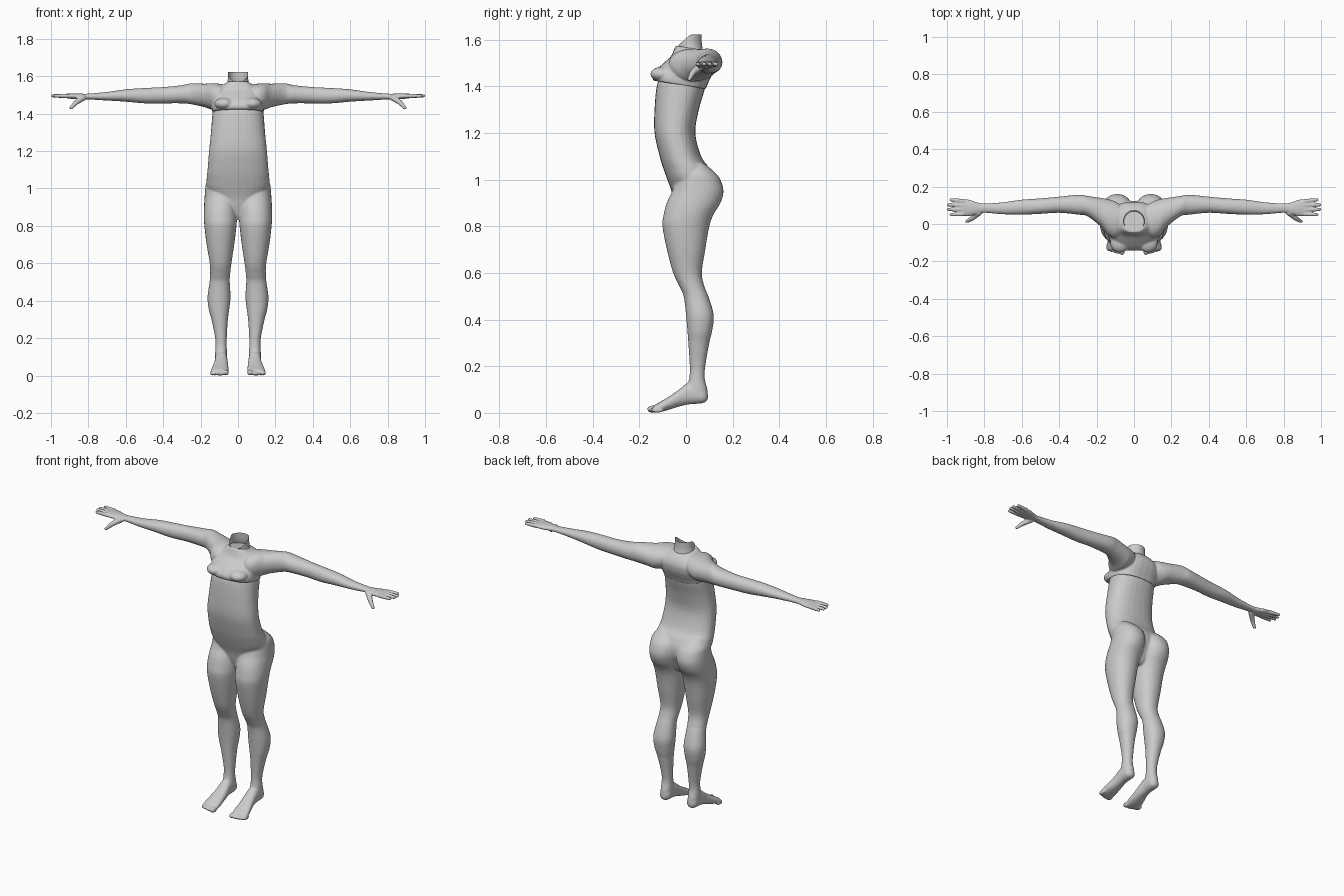
import bpy, bmesh, math
from mathutils import Vector, Matrix

if "Cube" in bpy.data.objects:
    bpy.data.objects.remove(bpy.data.objects["Cube"])

skin = bpy.data.materials.new("plain grey")
skin.diffuse_color = (0.6, 0.6, 0.6, 1)
skin.use_nodes = True
skin.node_tree.nodes["Principled BSDF"].inputs["Base Color"].default_value = skin.diffuse_color


def resample(rows, steps=4):
    """Catmull-Rom interpolation between profile rows."""
    out = []
    for i in range(len(rows) - 1):
        p = [rows[max(i - 1, 0)], rows[i], rows[i + 1], rows[min(i + 2, len(rows) - 1)]]
        for s in range(steps):
            t = s / steps
            out.append([0.5 * (2 * b + (c - a) * t + (2 * a - 5 * b + 4 * c - d) * t * t
                               + (3 * b - a - 3 * c + d) * t ** 3) for a, b, c, d in zip(*p)])
    return out + [list(rows[-1])]


def loft(bm, rows, axis, side=1, power=2.0, tilt=0.0, n=28):
    """Rows are (position on axis, min a, max a, min b, max b); side=-1 mirrors in x."""
    rings = []
    for pos, a0, a1, b0, b1 in resample(rows):
        ring = []
        for k in range(n):
            t = 2 * math.pi * k / n
            c, s = math.cos(t), math.sin(t)
            a = (a0 + a1) / 2 + (a1 - a0) / 2 * math.copysign(abs(c) ** (2 / power), c)
            b = (b0 + b1) / 2 + (b1 - b0) / 2 * math.copysign(abs(s) ** (2 / power), s)
            x, y, z = {"x": (pos, a, b), "y": (a, pos, b), "z": (a, b, pos)}[axis]
            ring.append(bm.verts.new((side * x, y, z - tilt * (y + 0.14))))
        rings.append(ring)
    faces = [bm.faces.new(rings[0]), bm.faces.new(rings[-1][::-1])]
    for r, q in zip(rings, rings[1:]):
        faces += [bm.faces.new((r[k], q[k], q[(k + 1) % n], r[(k + 1) % n])) for k in range(n)]
    bmesh.ops.recalc_face_normals(bm, faces=faces)


def ball(bm, center, radii):
    m = Matrix.Translation(center) @ Matrix.Diagonal((*radii, 1))
    bmesh.ops.create_uvsphere(bm, u_segments=20, v_segments=12, radius=1, matrix=m)


def digit(bm, start, end, r0, r1, side):
    """Tapered finger with a rounded tip."""
    a, b = (Vector((side * p[0], p[1], p[2])) for p in (start, end))
    d = b - a
    m = Matrix.Translation((a + b) / 2) @ d.to_track_quat("Z", "Y").to_matrix().to_4x4()
    bmesh.ops.create_cone(bm, cap_ends=True, segments=14, radius1=r0, radius2=r1,
                          depth=d.length, matrix=m)
    ball(bm, b, (r1, r1, r1))


def finish(bm, name, voxel=0):
    me = bpy.data.meshes.new(name)
    bm.to_mesh(me)
    bm.free()
    me.materials.append(skin)
    me.polygons.foreach_set("use_smooth", [True] * len(me.polygons))
    ob = bpy.data.objects.new(name, me)
    bpy.context.collection.objects.link(ob)
    if voxel:  # fuse the overlapping volumes into one skin
        mod = ob.modifiers.new("fuse", "REMESH")
        mod.mode = "VOXEL"
        mod.voxel_size = voxel
        mod.use_smooth_shade = True
        soft = ob.modifiers.new("soften", "SMOOTH")
        soft.factor = 0.5
        soft.iterations = 4
    return ob


# Waist, hips, legs and feet
bm = bmesh.new()
torso = [(1.44, .13, -.11, .075), (1.40, .137, -.126, .083), (1.3, .145, -.135, .055),
         (1.2, .155, -.135, .04), (1.1, .163, -.113, .065), (1.05, .168, -.098, .1),
         (1.0, .165, -.08, .122), (.95, .13, -.062, .12), (.9, .085, -.05, .1),
         (.855, .04, -.035, .08), (.835, .02, -.02, .06)]
loft(bm, [(z, -w, w, f, b) for z, w, f, b in torso], "z", power=2.3)

leg = [(1.07, .05, .14, .01, .08), (1.03, .012, .169, -.03, .125), (1.0, .002, .175, -.045, .148),
       (.95, .001, .179, -.06, .161), (.9, .003, .182, -.083, .148), (.85, .005, .183, -.096, .118),
       (.8, .008, .18, -.101, .1), (.7, .02, .168, -.082, .083), (.6, .035, .151, -.055, .068),
       (.54, .042, .149, -.027, .08), (.5, .044, .152, -.01, .096), (.42, .04, .163, 0, .119),
       (.35, .047, .156, .006, .112), (.3, .054, .142, .01, .1), (.2, .06, .122, .016, .083),
       (.15, .06, .121, .014, .08), (.1, .058, .123, .002, .092), (.07, .06, .12, .0, .092)]
foot = [(.094, .08, .1, .058, .082), (.08, .062, .118, .044, .1), (.05, .057, .123, .039, .125),
        (.01, .057, .123, .036, .13), (-.03, .053, .127, .027, .1), (-.07, .051, .137, .014, .072),
        (-.11, .049, .145, .004, .048), (-.138, .053, .143, .001, .032)]
for side in (1, -1):
    loft(bm, leg, "z", side, 2.15)
    loft(bm, foot, "y", side, 2.3)
    for i in range(5):  # toes
        r = .016 if i == 0 else .011
        x = .064 if i == 0 else .07 + .017 * i
        ball(bm, (side * x, -.142 + .005 * i, r), (r, .026, r))
finish(bm, "lower_body", .006)

# Chest top with bust, arms and hands
bm = bmesh.new()
chest = [(1.425, .137, -.14, .085), (1.445, .14, -.143, .092), (1.475, .14, -.125, .105),
         (1.505, .136, -.098, .115), (1.54, .12, -.066, .118), (1.57, .09, -.052, .105),
         (1.59, .06, -.045, .08)]
loft(bm, [(z, -w, w, f, b) for z, w, f, b in chest], "z", power=2.6, tilt=.16)
arm = [(.07, -.05, .1, 1.45, 1.555), (.1, -.075, .12, 1.43, 1.56), (.14, -.06, .133, 1.422, 1.562),
       (.18, -.012, .14, 1.435, 1.56), (.25, .042, .15, 1.45, 1.562), (.3, .05, .156, 1.455, 1.552),
       (.4, .06, .146, 1.455, 1.542), (.5, .054, .137, 1.455, 1.537), (.6, .05, .13, 1.464, 1.53),
       (.7, .052, .116, 1.47, 1.516), (.8, .06, .11, 1.476, 1.507), (.84, .053, .116, 1.476, 1.507),
       (.88, .042, .13, 1.478, 1.508), (.915, .044, .132, 1.482, 1.506), (.93, .052, .125, 1.487, 1.503)]
fingers = [(.053, .978, .05), (.077, .992, .078), (.1, .992, .103), (.121, .978, .13)]
for side in (1, -1):
    ball(bm, (side * .075, -.1, 1.453), (.052, .053, .032))
    loft(bm, arm, "x", side, 2.1)
    for y0, x1, y1 in fingers:
        digit(bm, (.91, y0, 1.495), (x1, y1, 1.495), .0125, .009, side)
    digit(bm, (.825, .065, 1.488), (.865, .03, 1.46), .018, .013, side)
    digit(bm, (.865, .03, 1.46), (.893, .014, 1.431), .0135, .009, side)
finish(bm, "chest_and_arms", .0045)

# Open neck tube with a slanted rim
bm = bmesh.new()
n, rings = 32, []
for t, r in ((0, .07), (.3, .058), (.65, .054), (1, .054)):
    ring = []
    for k in range(n):
        a = 2 * math.pi * k / n
        x, y = r * math.cos(a), .013 + r * math.sin(a)
        rim = min(1.622, 1.568 + (y + .042) * .9)
        ring.append(bm.verts.new((x, y, 1.535 + (rim - 1.535) * t)))
    rings.append(ring)
for r, q in zip(rings, rings[1:]):
    for k in range(n):
        bm.faces.new((r[k], r[(k + 1) % n], q[(k + 1) % n], q[k]))
finish(bm, "neck")
